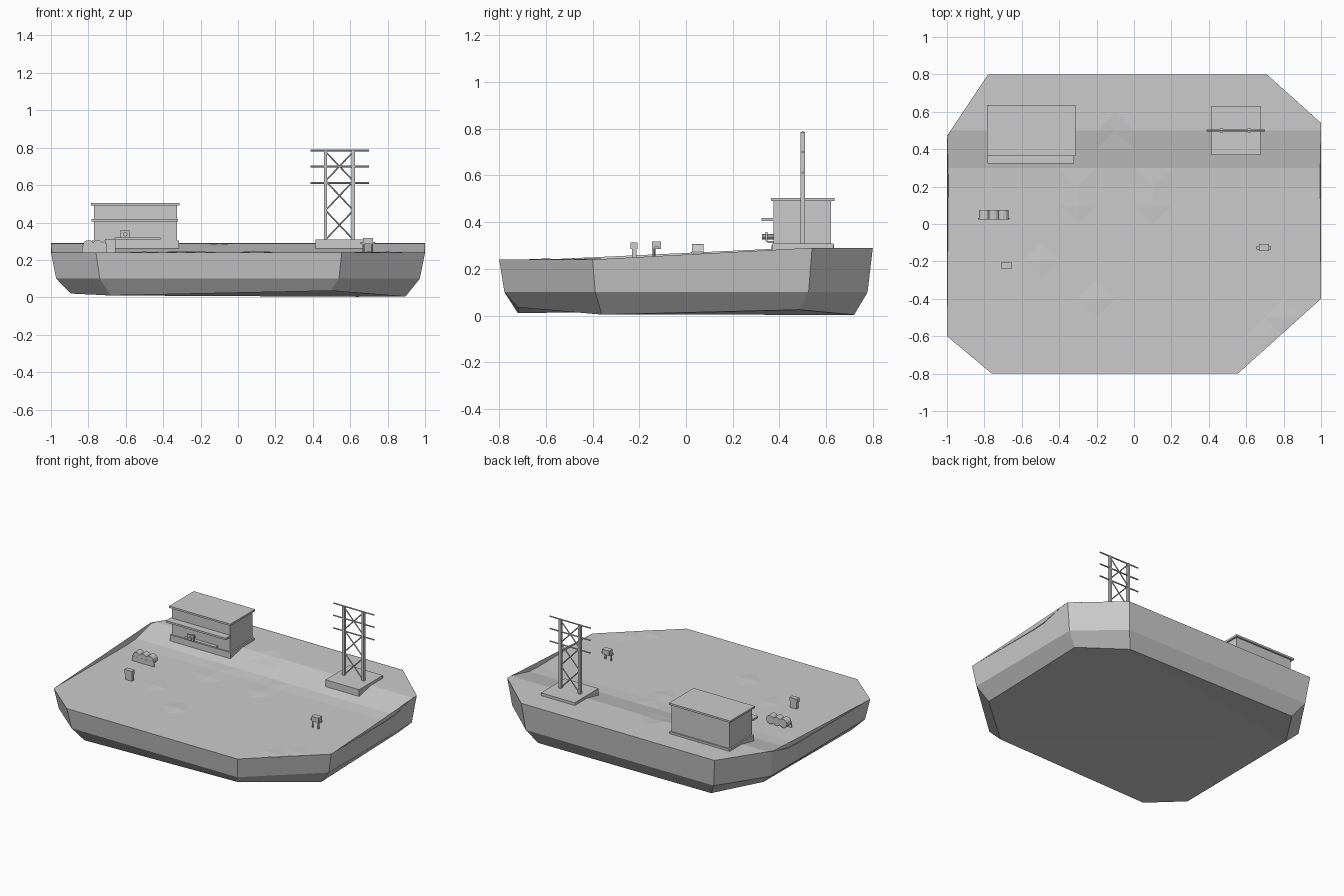
import bpy, bmesh, math
from mathutils import Vector

if "Cube" in bpy.data.objects:
    bpy.data.objects.remove(bpy.data.objects["Cube"])

OUT = [(-1, .47), (-1, -.6), (-.76, -.8), (.555, -.8), (1, -.4), (1, .54), (.71, .8), (-.78, .8)]
TOP_Z = [.29, .24, .24, .24, .24, .29, .29, .29]
BOTTOM_Z = [.028, .02, .01, .035, .004, .025, .003, .01]


def finish(name, bm):
    bmesh.ops.recalc_face_normals(bm, faces=bm.faces)
    me = bpy.data.meshes.new(name)
    bm.to_mesh(me)
    bm.free()
    ob = bpy.data.objects.new(name, me)
    bpy.context.collection.objects.link(ob)
    return ob


def box(name, x0, x1, y0, y1, z0, z1):
    bm = bmesh.new()
    bmesh.ops.create_cube(bm, size=1)
    for v in bm.verts:
        v.co = Vector(((x0 + x1) / 2 + v.co.x * (x1 - x0),
                       (y0 + y1) / 2 + v.co.y * (y1 - y0),
                       (z0 + z1) / 2 + v.co.z * (z1 - z0)))
    return finish(name, bm)


def rod(name, a, b, r, sides=6):
    a, b = Vector(a), Vector(b)
    bm = bmesh.new()
    bmesh.ops.create_cone(bm, cap_ends=True, segments=sides, radius1=r, radius2=r, depth=(b - a).length)
    ob = finish(name, bm)
    ob.location = (a + b) / 2
    ob.rotation_mode = 'QUATERNION'
    ob.rotation_quaternion = (b - a).to_track_quat('Z', 'Y')
    return ob


# Hull: three octagonal rings and a closed bottom
bm = bmesh.new()
rings = []
for scale, sy, zs in ((1, 1, TOP_Z), (.972, .972, [.1] * 8), (.895, .9, BOTTOM_Z)):
    rings.append([bm.verts.new((x * scale, y * sy, z)) for (x, y), z in zip(OUT, zs)])
for upper, lower in zip(rings, rings[1:]):
    for i in range(8):
        j = (i + 1) % 8
        bm.faces.new((upper[i], upper[j], lower[j], lower[i]))
bm.faces.new(rings[-1])
bmesh.ops.triangulate(bm, faces=[f for f in bm.faces if len(f.verts) > 4])
finish("hull", bm)

# Deck: stepped height grid trimmed to the hull outline
BUMPS = {(-3, 1): .005, (-3, 2): .005, (1, 1): .006, (1, 2): .005, (-1, 5): -.006,
         (-5, -2): .004, (-2, -4): .005, (7, -6): .004, (8, -5): .004}


def deck_height(x, y):
    z = .24 + .005 * min(max((y - .2) / .1, 0), 1) + .044 * min(max((y - .3) / .2, 0), 1)
    return z + BUMPS.get((round(x * 10), round(y * 10)), 0)


bm = bmesh.new()
bmesh.ops.create_grid(bm, x_segments=20, y_segments=16, size=1)
for v in bm.verts:
    v.co.y *= .8
    v.co.z = deck_height(v.co.x, v.co.y)
bmesh.ops.triangulate(bm, faces=bm.faces)
for i in range(8):
    a, b = Vector(OUT[i]), Vector(OUT[(i + 1) % 8])
    d = b - a
    bmesh.ops.bisect_plane(bm, geom=bm.verts[:] + bm.edges[:] + bm.faces[:], dist=1e-5,
                           plane_co=(a.x, a.y, 0), plane_no=(d.y, -d.x, 0), clear_outer=True)
deck = finish("deck", bm)
if deck.data.polygons[0].normal.z < 0:
    deck.data.flip_normals()

# Cabin with plinth, roof, awning and front fittings
box("cabin_plinth", -.78, -.315, .367, .633, .255, .303)
box("cabin_walls", -.77, -.325, .375, .622, .29, .49)
box("cabin_roof", -.785, -.313, .363, .635, .49, .503)
box("cabin_awning", -.783, -.32, .323, .38, .405, .418)
box("cabin_bench", -.66, -.415, .35, .375, .31, .32)
box("cabin_panel", -.63, -.58, .34, .348, .318, .358)
rod("cabin_valve", (-.603, .325, .337), (-.603, .375, .337), .012, 10)

# Lattice tower on a pad
box("tower_pad", .415, .675, .37, .632, .26, .308)
for x in (.468, .617):
    box("tower_leg", x - .009, x + .009, .49, .51, .3, .785)
for z in (.612, .7, .785):
    rod("tower_crossbar", (.387, .5, z), (.7, .5, z), .005)
for k in range(3):
    z0, z1 = .308 + k * .157, .308 + (k + 1) * .157
    for xa, xb in ((.468, .617), (.617, .468)):
        rod("tower_brace", (xa, .5, z0), (xb, .5, z1), .004)

# Row of barrels with a backing rail
for x in (-.8, -.75, -.7):
    rod("barrel", (x, .025, .276), (x, .075, .276), .03, 12)
box("barrel_rail", -.835, -.665, .024, .032, .24, .272)

# Small cabinet post
box("cabinet", -.703, -.655, -.232, -.212, .24, .295)
box("cabinet_cap", -.71, -.652, -.238, -.207, .285, .312)

# Deck device on short legs
box("device_body", .667, .722, -.145, -.107, .284, .318)
box("device_tray", .655, .733, -.135, -.118, .284, .296)
for x in (.672, .716):
    rod("device_leg", (x, -.137, .24), (x, -.137, .287), .006)
